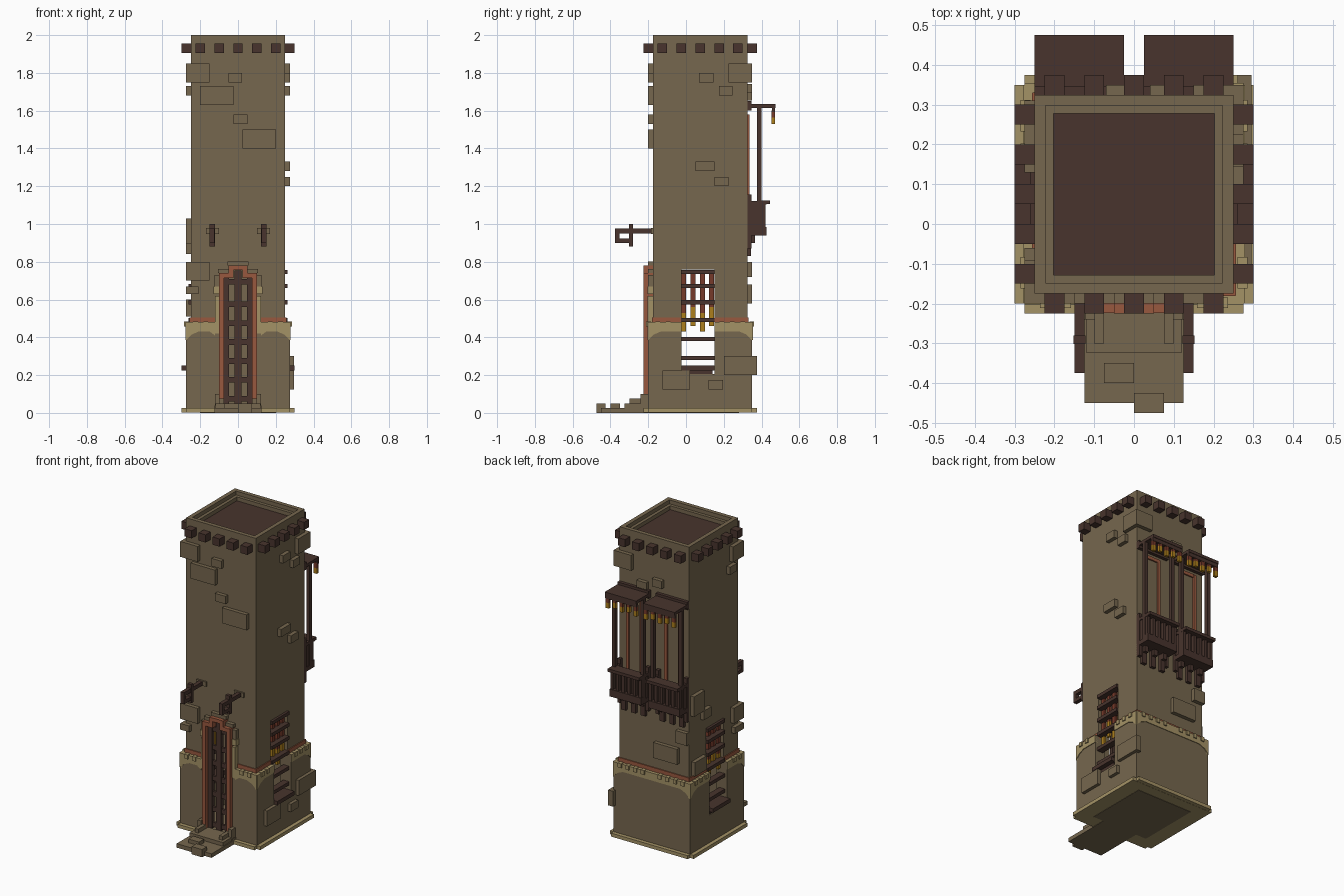
import bpy, bmesh
from mathutils import Vector

cube = bpy.data.objects.get("Cube")
if cube:
    bpy.data.objects.remove(cube, do_unlink=True)


def lin(c):
    c /= 255
    return c / 12.92 if c <= 0.04045 else ((c + 0.055) / 1.055) ** 2.4


def material(name, r, g, b):
    m = bpy.data.materials.new(name)
    col = (lin(r), lin(g), lin(b), 1)
    m.diffuse_color = col
    m.use_nodes = True
    bsdf = m.node_tree.nodes["Principled BSDF"]
    bsdf.inputs["Base Color"].default_value = col
    bsdf.inputs["Roughness"].default_value = 0.9
    return m


STONE = material("grey brown stone", 118, 103, 78)
TAN = material("pale sandstone", 164, 146, 102)
WOOD = material("dark wood", 72, 52, 45)
BRICK = material("terracotta", 152, 88, 62)
RED = material("dark red cloth", 118, 58, 42)
GOLD = material("gold cloth", 172, 126, 28)


def finish(name, bm, mat):
    bmesh.ops.recalc_face_normals(bm, faces=bm.faces)
    me = bpy.data.meshes.new(name)
    bm.to_mesh(me)
    bm.free()
    me.materials.append(mat)
    ob = bpy.data.objects.new(name, me)
    bpy.context.collection.objects.link(ob)
    return ob


def boxes(name, mat, items):
    """One object from boxes given as (x0, x1, y0, y1, z0, z1)."""
    bm = bmesh.new()
    for x0, x1, y0, y1, z0, z1 in items:
        vs = bmesh.ops.create_cube(bm, size=1)["verts"]
        for v in vs:
            v.co = Vector(((x0 + x1) / 2 + v.co.x * (x1 - x0),
                           (y0 + y1) / 2 + v.co.y * (y1 - y0),
                           (z0 + z1) / 2 + v.co.z * (z1 - z0)))
    return finish(name, bm, mat)


def on_wall(face, u, z, d):
    """Point on a shaft wall: u along the wall, d outwards."""
    return {"front": (u, -0.175 - d, z), "back": (u, 0.325 + d, z),
            "right": (0.25 + d, u, z), "left": (-0.25 - d, u, z)}[face]


def slab(face, u0, u1, z0, z1, d0, d1):
    a, b = on_wall(face, u0, z0, d0), on_wall(face, u1, z1, d1)
    return tuple(f(a[i], b[i]) for i in range(3) for f in (min, max))


def mirror_x(items):
    return items + [(-x1, -x0, *rest) for x0, x1, *rest in items]


def cut(ob, items):
    for item in items:
        cutter = boxes("cutter", STONE, [item])
        cutter.hide_render = True
        mod = ob.modifiers.new("cut", "BOOLEAN")
        mod.operation, mod.solver, mod.object = "DIFFERENCE", "EXACT", cutter
        bpy.context.view_layer.objects.active = ob
        bpy.ops.object.modifier_apply(modifier=mod.name)
        bpy.data.objects.remove(cutter, do_unlink=True)


# Hollow shaft and wider base, with side windows and door opening
cavity = (-0.2, 0.2, -0.13, 0.28, -0.1, 1.9)
window = (-0.5, 0.5, -0.025, 0.15, 0.205, 0.76)
door = (-0.077, 0.077, -0.4, -0.1, 0.04, 0.715)
door_top = (-0.027, 0.027, -0.4, -0.1, 0.6, 0.757)
shaft = boxes("tower_shaft", STONE, [(-0.25, 0.25, -0.175, 0.325, 0.47, 2)])
cut(shaft, [cavity, window, door, door_top,
            (-0.223, 0.223, -0.148, 0.298, 1.975, 2.1),
            (-0.203, 0.203, -0.128, 0.278, 1.92, 2.1)])
base = boxes("tower_base", STONE, [(-0.275, 0.275, -0.2, 0.35, 0.01, 0.48)])
cut(base, [cavity, window, door])
base.data.materials.append(TAN)
for p in base.data.polygons:
    if p.normal.z > 0.9 and p.center.z > 0.45:
        p.material_index = 1
boxes("roof_deck", WOOD, [(-0.21, 0.21, -0.135, 0.285, 1.91, 1.95)])
boxes("plinth", TAN, [(-0.3, 0.3, -0.2, 0.35, 0.002, 0.025),
                      (-0.275, 0.275, -0.225, 0.375, 0.003, 0.0255)])
boxes("ground_floor", STONE, [(-0.2, 0.2, -0.13, 0.28, 0, 0.03),
                              (-0.125, 0.125, -0.24, -0.12, 0, 0.04)])

# Beam ends around the top
ends = []
for i in range(5):
    o = (i - 2) * 0.1
    for f in ("front", "back", "left", "right"):
        c = o if f in ("front", "back") else o + 0.075
        ends.append(slab(f, c - 0.025, c + 0.025, 1.905, 1.955, -0.01, 0.05))
boxes("beam_ends", WOOD, ends)

# Sandstone trim, teeth and terracotta band; spans are (outer end, inner end)
spans = [("front", -0.275, -0.122), ("front", 0.275, 0.122),
         ("back", -0.275, 0), ("back", 0.275, 0)]
for f in ("left", "right"):
    spans += [(f, -0.2, -0.025), (f, 0.35, 0.15)]
bm = bmesh.new()
teeth, band = [], []
for f, a, b in spans:
    s = 1 if b > a else -1
    low = 0.41 if f == "front" else 0.432
    outline = [(a, 0.385), (a + s * 0.03, 0.415), (a + s * 0.07, 0.432),
               (b - s * 0.03, 0.432), (b, low), (b, 0.481), (a, 0.481)]
    rings = [[bm.verts.new(on_wall(f, u, z, d)) for u, z in outline]
             for d in (0.01, 0.029)]
    bm.faces.new(rings[0])
    bm.faces.new(rings[1])
    for i in range(len(outline)):
        j = (i + 1) % len(outline)
        bm.faces.new((rings[0][i], rings[0][j], rings[1][j], rings[1][i]))
    u = a + s * 0.05
    while abs(b - u) > 0.02 and (b - u) * s > 0:
        teeth.append(slab(f, u - 0.012, u + 0.012, 0.457, 0.485, 0.01, 0.036))
        u += s * 0.055
    band.append(slab(f, a + s * 0.02, b, 0.47, 0.506, -0.01, 0.006))
finish("base_trim", bm, TAN)
boxes("trim_teeth", TAN, teeth)
boxes("terracotta_band", BRICK, band)

# Raised wall stones: (u0, u1, z0, z1)
stones = {
    "front": [(-0.275, -0.15, 1.75, 1.85), (-0.05, 0.02, 1.75, 1.8),
              (-0.2, -0.025, 1.63, 1.73), (-0.025, 0.05, 1.53, 1.58),
              (0.025, 0.2, 1.4, 1.5), (-0.275, -0.15, 0.7, 0.8),
              (-0.275, -0.21, 0.63, 0.67)],
    "right": [(0.225, 0.35, 1.75, 1.85), (0.07, 0.145, 1.75, 1.8),
              (0.175, 0.245, 1.68, 1.73), (0.05, 0.15, 1.28, 1.33),
              (0.15, 0.225, 1.2, 1.25)],
    "back": [(0.15, 0.275, 1.75, 1.85), (-0.07, 0.0, 1.69, 1.74),
             (0.04, 0.11, 1.655, 1.7), (-0.18, -0.01, 0.58, 0.68),
             (-0.25, -0.17, 0.72, 0.8)],
    "left": [(-0.2, -0.09, 1.75, 1.85), (-0.13, -0.06, 1.68, 1.73),
             (0.2, 0.31, 0.9, 1.03), (0.13, 0.21, 0.84, 0.9),
             (-0.2, -0.1, 0.7, 0.8), (-0.175, -0.11, 0.63, 0.67),
             (0.18, 0.3, 0.51, 0.6)],
}
boxes("wall_stones", STONE, [slab(f, *r, -0.01, 0.025) for f in stones for r in stones[f]])
boxes("base_stones", STONE, [slab("right", *r, 0.01, 0.046) for r in (
    (0.2, 0.375, 0.2, 0.3), (-0.125, 0.02, 0.125, 0.225), (0.12, 0.195, 0.125, 0.175))])

# Door frame, stone surround and portcullis
boxes("door_frame", BRICK, mirror_x([(0.075, 0.1, -0.225, -0.15, 0.04, 0.74),
                                     (0.025, 0.09, -0.224, -0.15, 0.715, 0.741),
                                     (0.025, 0.05, -0.225, -0.15, 0.72, 0.78),
                                     (0, 0.04, -0.224, -0.15, 0.757, 0.781)]))
boxes("door_surround", STONE, mirror_x([(0.1, 0.125, -0.2, -0.15, 0.67, 0.73),
                                        (0.05, 0.105, -0.2, -0.15, 0.74, 0.762),
                                        (0, 0.055, -0.2, -0.15, 0.78, 0.802)]))
boxes("door_side_trim", TAN, mirror_x([(0.1, 0.122, -0.204, -0.15, 0.42, 0.62),
                                       (0.1, 0.13, -0.204, -0.15, 0.63, 0.67)]))
boxes("portcullis", WOOD, [(x - 0.018, x + 0.018, -0.2, -0.175, 0.05, 0.755 if x == 0 else 0.715)
                           for x in (-0.065, 0, 0.065)] +
      [(-0.076, 0.076, -0.196, -0.18, z, z + 0.03) for z in
       (0.06, 0.16, 0.26, 0.36, 0.46, 0.56, 0.68)])

# Entrance steps
boxes("entrance_steps", STONE, [(-0.125, 0.125, -0.45, -0.2, 0, 0.026),
                                (-0.12, 0.12, -0.325, -0.2, 0.01, 0.05),
                                (0, 0.075, -0.475, -0.425, 0, 0.05),
                                (-0.075, 0, -0.4, -0.35, 0.01, 0.05)] +
      mirror_x([(0.075, 0.1, -0.3, -0.22, 0.02, 0.075),
                (0.098, 0.122, -0.24, -0.19, 0.02, 0.1)]))

# Hooked lamp brackets beside the door
boxes("lamp_brackets", WOOD, mirror_x([(0.125, 0.15, -0.375, -0.17, 0.95, 0.975),
                                       (0.125, 0.15, -0.375, -0.352, 0.9, 0.975),
                                       (0.125, 0.15, -0.375, -0.28, 0.9, 0.922),
                                       (0.122, 0.152, -0.302, -0.28, 0.88, 1.0)]))
boxes("bracket_mounts", STONE, mirror_x([(0.1, 0.17, -0.185, -0.165, 0.948, 0.978)]))

# Side windows: shutters slats, sill and hanging cloth strips
slats, reds, golds = [], [], []
for f in ("left", "right"):
    slats += [slab(f, -0.026, 0.151, z, z + 0.022, -0.03, 0.012)
              for z in (0.735, 0.66, 0.575, 0.48, 0.38, 0.28)]
    slats += [slab(f, -0.025, 0.15, 0.225, 0.25, -0.05, 0.05),
              slab(f, -0.01, 0.14, 0.205, 0.23, -0.05, 0.02)]
    for i, y in enumerate((-0.012, 0.038, 0.087, 0.136)):
        tip = 0.43 + 0.03 * (i % 2)
        reds.append(slab(f, y - 0.013, y + 0.013, tip + 0.1, 0.755, -0.035, -0.02))
        golds.append(slab(f, y - 0.013, y + 0.013, tip, tip + 0.1, -0.035, -0.02))
boxes("window_slats", WOOD, slats)
boxes("window_cloth", RED, reds)
boxes("window_cloth_tips", GOLD, golds)

# Twin back balconies with awnings
c = 0.1375
l, r = c - 0.1125, c + 0.1125
wood = [(l, r, 0.32, 0.475, 1.615, 1.634), (l, r, 0.32, 0.346, 1.6, 1.65),
        (l, r, 0.455, 0.472, 1.592, 1.62),
        (l, r, 0.375, 0.445, 1.105, 1.125), (l, r, 0.32, 0.425, 0.938, 0.965),
        (l, r, 0.375, 0.425, 0.965, 0.985), (l + 0.01, r - 0.01, 0.388, 0.398, 0.96, 1.11)]
for x in (l, r - 0.022):
    wood += [(x, x + 0.022, 0.375, 0.4, 0.96, 1.62),
             (x, x + 0.022, 0.32, 0.425, 1.103, 1.123),
             (x + 0.005, x + 0.017, 0.32, 0.39, 0.96, 1.11),
             (x, x + 0.022, 0.32, 0.347, 0.87, 1.155)]
for x in (c - 0.07, c, c + 0.07):
    wood += [(x - 0.016, x + 0.016, 0.32, 0.345, 0.83, 0.94),
             (x - 0.014, x + 0.014, 0.32, 0.365, 0.9, 0.94)]
for i in range(6):
    x = l + 0.011 + i * (r - l - 0.022) / 5
    wood.append((x - 0.01, x + 0.01, 0.38, 0.42, 0.97, 1.11))
boxes("balconies", WOOD, mirror_x(wood))
fringe = [(l + 0.012 + i * 0.05, 1.53 + 0.012 * (i % 2)) for i in range(5)]
boxes("awning_fringe", RED, mirror_x([(x - 0.012, x + 0.012, 0.452, 0.47, z + 0.035, 1.6)
                                      for x, z in fringe]))
boxes("awning_fringe_tips", GOLD, mirror_x([(x - 0.012, x + 0.012, 0.452, 0.47, z, z + 0.035)
                                            for x, z in fringe]))
boxes("balcony_door_frames", BRICK, mirror_x([(c - 0.06, c - 0.04, 0.32, 0.335, 0.96, 1.58),
                                              (c + 0.04, c + 0.06, 0.32, 0.335, 0.96, 1.58),
                                              (c - 0.06, c + 0.06, 0.32, 0.334, 1.56, 1.581)]))
